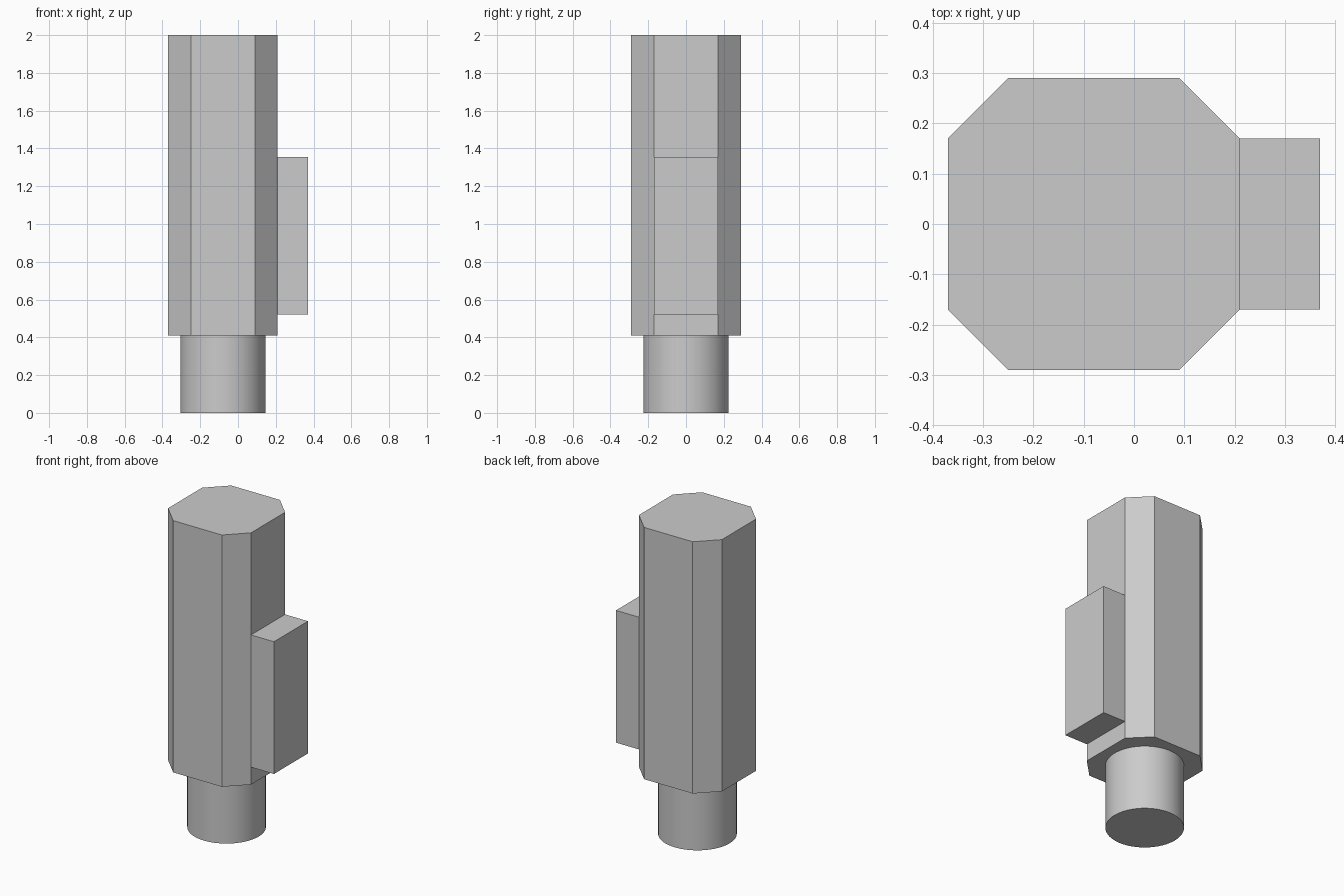
import bpy
import bmesh
import math

cube = bpy.data.objects.get("Cube")
if cube:
    bpy.data.objects.remove(cube, do_unlink=True)

AXIS_X = -0.08      # shared axis of body and shaft
HALF, FLAT = 0.29, 0.17
BODY_Z, TOP_Z = 0.41, 2.0

grey = bpy.data.materials.new("plain grey")
grey.use_nodes = True
colour = (0.6, 0.6, 0.6, 1)
grey.diffuse_color = colour
grey.node_tree.nodes["Principled BSDF"].inputs["Base Color"].default_value = colour


def prism(name, outline, z0, z1):
    """Extrude a flat outline from z0 up to z1."""
    bm = bmesh.new()
    base = bm.faces.new([bm.verts.new((x, y, z0)) for x, y in outline])
    new = bmesh.ops.extrude_face_region(bm, geom=[base], use_keep_orig=True)["geom"]
    top = [v for v in new if isinstance(v, bmesh.types.BMVert)]
    bmesh.ops.translate(bm, verts=top, vec=(0, 0, z1 - z0))
    bmesh.ops.recalc_face_normals(bm, faces=bm.faces)
    mesh = bpy.data.meshes.new(name)
    bm.to_mesh(mesh)
    bm.free()
    mesh.materials.append(grey)
    obj = bpy.data.objects.new(name, mesh)
    bpy.context.collection.objects.link(obj)
    return obj


# Chamfered square body
quarter = [(HALF, -FLAT), (HALF, FLAT)]
octagon = []
for _ in range(4):
    octagon += [(AXIS_X + x, y) for x, y in quarter]
    quarter = [(-y, x) for x, y in quarter]
prism("body", octagon, BODY_Z, TOP_Z)

# Side block on the left flat
x0, x1 = AXIS_X + HALF, 0.37
prism("side_block", [(x0, -FLAT), (x1, -FLAT), (x1, FLAT), (x0, FLAT)], 0.52, 1.355)

# Round shaft below the body
bpy.ops.mesh.primitive_cylinder_add(vertices=64, radius=0.225, depth=BODY_Z,
                                    location=(AXIS_X, 0, BODY_Z / 2))
shaft = bpy.context.object
shaft.name = "shaft"
shaft.data.materials.append(grey)
bpy.ops.object.shade_smooth_by_angle(angle=math.radians(30))
